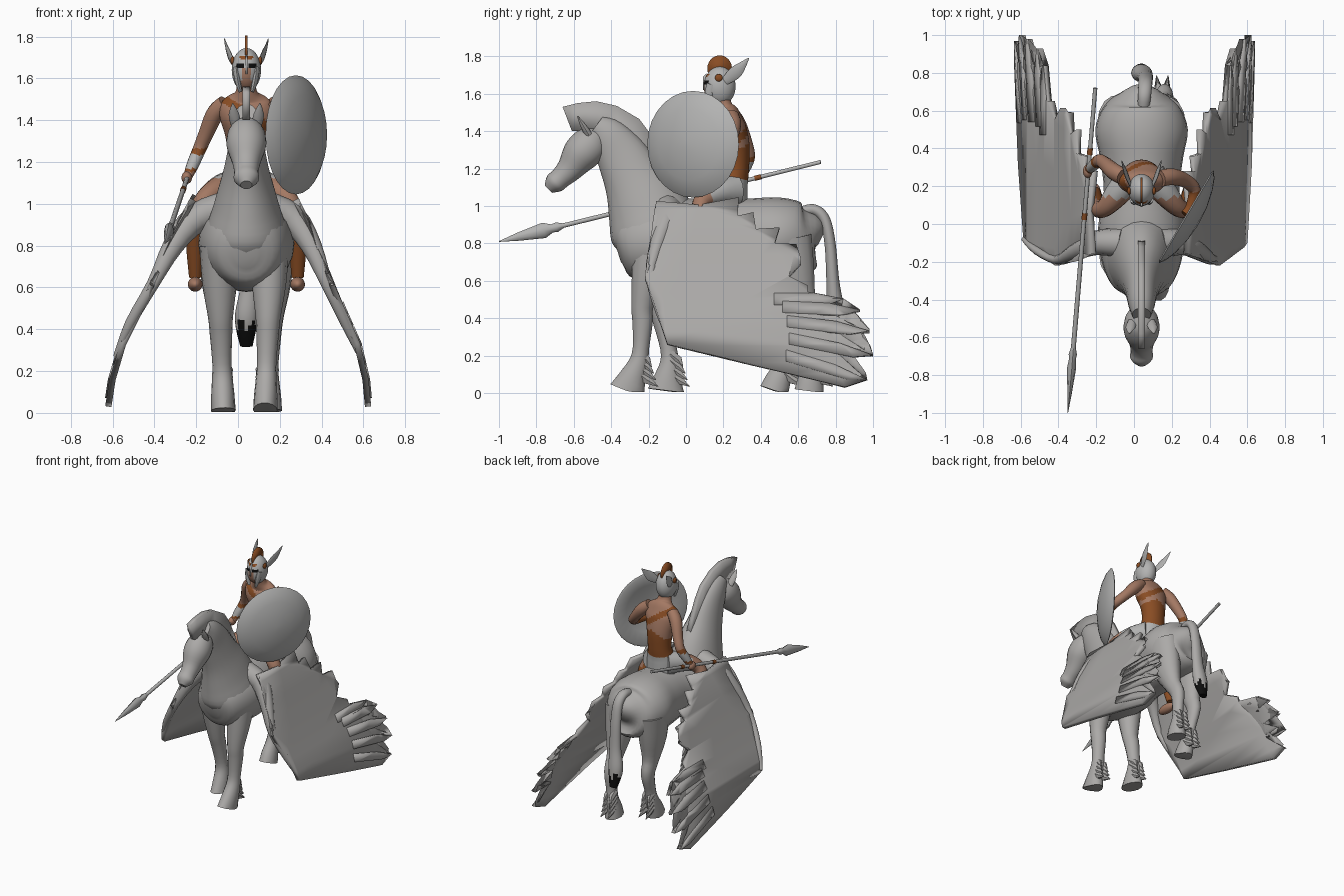
import bpy, bmesh, math
from mathutils import Vector, Matrix

if "Cube" in bpy.data.objects:
    bpy.data.objects.remove(bpy.data.objects["Cube"])

def material(name, rgb):
    m = bpy.data.materials.new(name)
    m.diffuse_color = (*rgb, 1)
    m.use_nodes = True
    m.node_tree.nodes["Principled BSDF"].inputs["Base Color"].default_value = m.diffuse_color
    return m

HORSE = material("horse grey", (0.41, 0.40, 0.39))
METAL = material("metal grey", (0.45, 0.45, 0.445))
SKIN = material("skin", (0.37, 0.19, 0.125))
BROWN = material("leather brown", (0.25, 0.073, 0.017))
BLACK = material("black", (0.004, 0.004, 0.004))
CX = 0.04   # horse and rider sit slightly off centre

def finish(name, bm, mats, rule=None, angle=45):
    bmesh.ops.recalc_face_normals(bm, faces=bm.faces)
    if rule:
        for f in bm.faces:
            f.material_index = rule(f.calc_center_median(), f.normal)
    me = bpy.data.meshes.new(name)
    bm.to_mesh(me)
    bm.free()
    for m in mats:
        me.materials.append(m)
    me.shade_smooth()
    me.set_sharp_from_angle(angle=math.radians(angle))
    ob = bpy.data.objects.new(name, me)
    bpy.context.collection.objects.link(ob)
    return ob

def tube(name, pts, mats, n=16, steps=4, ref=(1, 0, 0), rule=None):
    """Smooth loft through (x, y, z, half width, half depth) sections."""
    p = [Vector(q) for q in pts]
    rows = []
    for i in range(len(p) - 1):
        a, b, c, d = p[max(i - 1, 0)], p[i], p[i + 1], p[min(i + 2, len(p) - 1)]
        for s in range(steps):
            t = s / steps
            rows.append(0.5 * (2 * b + (c - a) * t + (2 * a - 5 * b + 4 * c - d) * t * t
                               + (3 * b - a - 3 * c + d) * t ** 3))
    rows.append(p[-1])
    bm, rings = bmesh.new(), []
    for i, r in enumerate(rows):
        tan = (rows[min(i + 1, len(rows) - 1)] - rows[max(i - 1, 0)])
        tan = Vector(tan[:3]).normalized()
        side = Vector(ref)
        side = (side - tan * side.dot(tan)).normalized()
        up = tan.cross(side)
        rings.append([bm.verts.new(Vector(r[:3]) + side * r[3] * math.cos(k * math.tau / n)
                                   + up * r[4] * math.sin(k * math.tau / n)) for k in range(n)])
    for a, b in zip(rings, rings[1:]):
        for k in range(n):
            bm.faces.new((a[k], a[(k + 1) % n], b[(k + 1) % n], b[k]))
    bm.faces.new(rings[0])
    bm.faces.new(rings[-1])
    for v in bm.verts:   # flatten anything that would sink below the ground
        v.co.z = max(v.co.z, 0.004)
    return finish(name, bm, mats, rule)

def ellipsoid(name, loc, size, mats, rule=None):
    bm = bmesh.new()
    bmesh.ops.create_uvsphere(bm, u_segments=40, v_segments=32, radius=1)
    bmesh.ops.transform(bm, matrix=Matrix.LocRotScale(loc, None, size), verts=bm.verts)
    return finish(name, bm, mats, rule)

def plate(name, outline, mats, thick, xf=lambda z: CX, cuts=()):
    """Flat (y, z) outline, cut in height bands and bent along x = xf(z)."""
    bm = bmesh.new()
    f = bm.faces.new([bm.verts.new((0, y, z)) for y, z in outline])
    bmesh.ops.triangulate(bm, faces=[f])
    for z in cuts:
        bmesh.ops.bisect_plane(bm, geom=bm.verts[:] + bm.edges[:] + bm.faces[:],
                               plane_co=(0, 0, z), plane_no=(0, 0, 1))
    for v in bm.verts:
        v.co.x = xf(v.co.z)
    ob = finish(name, bm, mats)
    mod = ob.modifiers.new("thickness", 'SOLIDIFY')
    mod.thickness, mod.offset = thick, 0
    return ob

def yz(rows):
    return [(CX, *r[:2], *r[2:]) for r in rows]

# Horse body, neck, head, mane
tube("horse_body", yz([(-.37, .77, .05, .07), (-.33, .78, .15, .16), (-.2, .8, .21, .215),
     (-.02, .81, .23, .23), (.17, .82, .2, .215), (.35, .82, .22, .22), (.5, .83, .245, .215),
     (.62, .82, .2, .19), (.69, .83, .12, .13), (.72, .82, .03, .03)]), [HORSE], 24)
tube("horse_neck", yz([(-.14, .68, .13, .14), (-.16, .84, .195, .235), (-.21, 1.0, .155, .215),
     (-.28, 1.15, .112, .165), (-.35, 1.28, .085, .135), (-.42, 1.38, .07, .1), (-.48, 1.43, .05, .06)]),
     [HORSE], 20)
tube("horse_head", yz([(-.46, 1.38, .05, .05), (-.5, 1.34, .085, .095), (-.56, 1.28, .095, .1),
     (-.62, 1.2, .068, .072), (-.67, 1.15, .058, .058), (-.705, 1.12, .06, .055),
     (-.735, 1.09, .028, .028)]), [HORSE], 20)
plate("horse_mane", [(-.66, 1.53), (-.58, 1.55), (-.48, 1.56), (-.37, 1.535), (-.25, 1.465),
      (-.19, 1.385), (-.12, 1.25), (-.06, 1.1), (-.2, 1.08), (-.35, 1.3), (-.48, 1.4), (-.61, 1.4)],
      [HORSE], .035)
tube("horse_tail", [(.05, .6, .96, .03, .03), (.055, .68, .98, .035, .03), (.06, .74, .93, .037, .03),
     (.06, .77, .8, .04, .03), (.055, .785, .6, .045, .035), (.04, .8, .45, .055, .045),
     (.04, .83, .32, .03, .02)], [HORSE, BLACK], 18, 6,
     rule=lambda c, n: int(c.z < .42 + .035 * math.sin(c.x * 110)))

# Horse legs: shared profiles, shifted progressively toward the hoof
FORE = [(-.17, .8, .09, .12), (-.19, .62, .082, .085), (-.2, .46, .06, .06), (-.19, .38, .054, .056),
        (-.185, .24, .046, .045), (-.19, .16, .05, .055), (-.215, .08, .056, .075), (-.235, .012, .058, .1)]
HIND = [(.53, .82, .1, .15), (.55, .62, .085, .12), (.59, .46, .055, .07), (.63, .36, .045, .058),
        (.61, .22, .036, .045), (.6, .14, .045, .055), (.575, .07, .055, .07), (.56, .012, .06, .08)]

def leg(name, x, prof, dy):
    sh = lambda z: dy * (1 - z / .8)
    tube(name, [(x + .03 * (z if x > 0 else -z), y + sh(z), z, a, b) for y, z, a, b in prof], [HORSE], 14, 3)
    # Shaggy tufts behind the fetlock
    y = prof[5][0] + sh(.16)
    for k in range(4):
        z = .21 - .035 * k
        for s in (-.022, .022):
            tube(name + "_tuft", [(x + s, y, z, .024, .026), (x + s, y + .045, z - .035, .02, .026),
                 (x + s * 1.4, y + .07 + .012 * k, z - .07, .002, .002)], [HORSE], 6, 1)

leg("front_leg_a", .13, FORE, -.08)
leg("front_leg_b", -.07, FORE, .13)
leg("hind_leg_a", .15, HIND, .1)
leg("hind_leg_b", -.07, HIND, -.09)

# Big feathered wings: serrated outline built from feather tips
TIPS = [(.28, 1.04), (.36, .96), (.5, .88), (.59, .79), (.615, .69), (.65, .57), (.84, .5), (.93, .44),
        (.98, .33), (1.0, .2), (.97, .07), (.85, .03)]
outline = [(-.16, 1.02), (.07, 1.0)]
for i, (y, z) in enumerate(TIPS):
    outline.append((y, z))
    if i < len(TIPS) - 2:
        ny, nz = TIPS[i + 1]
        my, mz = y + (ny - y) * .5, z + (nz - z) * .5
        pull = .17 if i > 5 else .13
        outline.append((my + (.0 - my) * pull, mz + (.55 - mz) * pull))
outline += [(-.1, .26), (-.22, .62), (-.12, .85)]
PROFILE = [(1.1, .21), (1.03, .24), (.9, .31), (.73, .38), (.5, .48), (.33, .56), (.16, .605), (0, .625)]

def wing_x(z):
    for (z1, x1), (z0, x0) in zip(PROFILE, PROFILE[1:]):
        if z >= z0:
            return x0 + (x1 - x0) * (z - z0) / (z1 - z0)
    return .625

for s, side in ((1, "left"), (-1, "right")):
    plate("wing_" + side, outline, [HORSE], .03, lambda z: s * wing_x(z) + .03 * z,
          [.1, .16, .25, .33, .42, .5, .62, .73, .82, .9, .97])
    # Long flight feathers overlapping the rear of the wing
    for i, (y, z) in enumerate(TIPS[6:11]):
        qx = lambda t: (y + (.1 - y) * t, z + (.5 - z) * t * .6)
        w = .03
        plate("flight_feather_" + side, [qx(0), (qx(.2)[0], qx(.2)[1] + w), (qx(.5)[0], qx(.5)[1] + w),
              (qx(.5)[0], qx(.5)[1] - w), (qx(.12)[0], qx(.12)[1] - w)], [HORSE], .02,
              lambda z: s * (wing_x(z) + .012) + .03 * z, [.1, .16, .25, .33, .42, .5])
    tube("wing_arm_" + side, [(s * .1 + CX, -.1, .98, .08, .08), (s * .23 + .03, -.1, .93, .065, .07),
         (s * .33 + .02, -.15, .8, .045, .05), (s * .415 + .01, -.19, .62, .025, .03),
         (s * .515, -.14, .43, .022, .025), (s * .585, -.08, .27, .012, .012)], [HORSE], 12, 3, (0, 1, 0))
    # Horse ear
    tube("horse_ear_" + side, [(CX + s * .05, -.52, 1.38, .025, .02), (CX + s * .06, -.55, 1.43, .025, .015),
         (CX + s * .065, -.58, 1.48, .003, .003)], [HORSE], 8, 2)

    # Rider legs: cloth over the thigh, bare knee, leather shin, bare foot
    tube("rider_thigh_" + side, [(CX + s * .05, .26, 1.08, .08, .09), (CX + s * .12, .17, 1.07, .07, .07),
         (CX + s * .19, .09, 1.03, .05, .05), (CX + s * .23, .08, .96, .045, .045),
         (CX + s * .245, .12, .83, .04, .045), (CX + s * .245, .17, .65, .026, .03)],
         [METAL, SKIN, BROWN], 14, 4, (0, 1, 0),
         lambda c, n: 0 if c.y > .14 and c.z > .99 else (1 if c.z > .93 else 2))
    ellipsoid("rider_foot_" + side, (CX + s * .245, .13, .615), (.035, .085, .035), [SKIN])
    # Helmet wing and temple boss
    tube("helmet_wing_" + side, [(CX + s * .055, .2, 1.66, .006, .02), (CX + s * .08, .26, 1.71, .008, .035),
         (CX + s * .095, .3, 1.75, .006, .022), (CX + s * .105, .335, 1.79, .002, .003)], [METAL], 8, 3)
    ellipsoid("temple_boss_" + side, (CX + s * .066, .175, 1.685), (.01, .02, .02), [BROWN])
    # Helmet cheek guard
    tube("cheek_guard_" + side, [(CX + s * .05, .14, 1.65, .015, .03), (CX + s * .042, .125, 1.59, .014, .026),
         (CX + s * .028, .12, 1.535, .008, .012)], [METAL], 8, 3)

# Rider torso: leather waist, bare chest, strap from right shoulder to left hip
def torso_rule(c, n):
    if c.z < 1.14:
        return 2
    strap = abs((c.x - CX) * .55 + (c.z - 1.42) * .83 - .01) < .02
    return 1 if strap or c.z < 1.31 + .03 * math.sin(c.x * 25) else 0

tube("rider_torso", yz([(.24, 1.0, .11, .09), (.245, 1.1, .105, .085), (.265, 1.2, .088, .072),
     (.26, 1.32, .1, .08), (.235, 1.42, .128, .085), (.225, 1.49, .115, .062), (.205, 1.53, .055, .045),
     (.185, 1.6, .042, .042)]), [SKIN, BROWN, METAL], 40, 9, rule=torso_rule)

# Rider arms with bracers
def arm_rule(c, n):
    return 1 if 1.235 < c.z < 1.265 else (2 if 1.17 < c.z < 1.235 else (1 if 1.155 < c.z <= 1.17 else 0))
tube("rider_arm_right", [(-.06, .25, 1.48, .04, .045), (-.11, .28, 1.43, .043, .045), (-.155, .32, 1.33, .036, .038),
     (-.185, .335, 1.26, .032, .034), (-.215, .31, 1.19, .03, .03), (-.24, .285, 1.13, .022, .022)],
     [SKIN, BROWN, METAL], 14, 6, rule=arm_rule)
ellipsoid("rider_hand_right", (-.245, .28, 1.125), (.025, .036, .03), [SKIN])
tube("rider_arm_left", [(.14, .24, 1.48, .04, .045), (.2, .25, 1.43, .045, .045), (.27, .23, 1.35, .037, .038),
     (.32, .18, 1.29, .034, .034), (.3, .09, 1.28, .028, .028), (.27, .05, 1.29, .025, .025)],
     [SKIN, BROWN], 14, 4, (0, 0, 1), lambda c, n: int(c.y < .17))

# Helmet with eye slots, browband and an open face strip, plus crest and nose guard
def helmet_rule(c, n):
    x = abs(c.x - CX)
    if n.y > -.3:
        return 0
    if 1.653 < c.z < 1.672 and .01 < x < .046:
        return 2
    if 1.69 < c.z < 1.705 and x < .03:
        return 3
    return 1 if c.z < 1.653 and x < .024 else 0
ellipsoid("helmet", (CX, .18, 1.64), (.07, .085, .105), [METAL, SKIN, BLACK, BROWN], helmet_rule)
plate("helmet_crest", [(.18 + .066 * math.cos(a * math.pi / 12), 1.735 + .07 * math.sin(a * math.pi / 12))
      for a in range(-3, 16)], [BROWN], .012)
plate("nose_guard", [(.09, 1.62), (.09, 1.69), (.11, 1.71), (.11, 1.62)], [METAL], .01)

# Shield: shallow lens turned on its axis, facing out and forward
bm = bmesh.new()
n, rings = 28, []
for r, h in ((.02, .06), (.1, .053), (.19, .033), (.25, .01), (.285, -.015), (.27, -.022), (.18, .0), (.02, .025)):
    rings.append([bm.verts.new((r * math.cos(k * math.tau / n), r * math.sin(k * math.tau / n), h)) for k in range(n)])
for a, b in zip(rings, rings[1:]):
    for k in range(n):
        bm.faces.new((a[k], a[(k + 1) % n], b[(k + 1) % n], b[k]))
bm.faces.new(rings[0])
bm.faces.new(rings[-1])
q = Vector((.86, -.51, 0)).to_track_quat('Z', 'Y')
bmesh.ops.transform(bm, matrix=Matrix.LocRotScale((.29, .03, 1.33), q, None), verts=bm.verts)
finish("shield", bm, [METAL])

# Spear: shaft, blade and leather bands
TIP, BUTT = Vector((-.35, -1.0, .81)), Vector((-.205, .72, 1.235))
def spear(name, sections, mat, k=10):
    tube(name, [(*TIP.lerp(BUTT, t), a, b) for t, a, b in sections], [mat], k, 1)
spear("spear_shaft", [(.16, .013, .013), (1, .011, .011)], METAL)
spear("spear_blade", [(0, .001, .002), (.06, .012, .022), (.14, .024, .042), (.165, .018, .022),
                      (.18, .022, .026), (.2, .013, .013)], METAL, 8)
for t in (.605, .805):
    spear("spear_band", [(t - .01, .0145, .0145), (t + .01, .0145, .0145)], BROWN)
